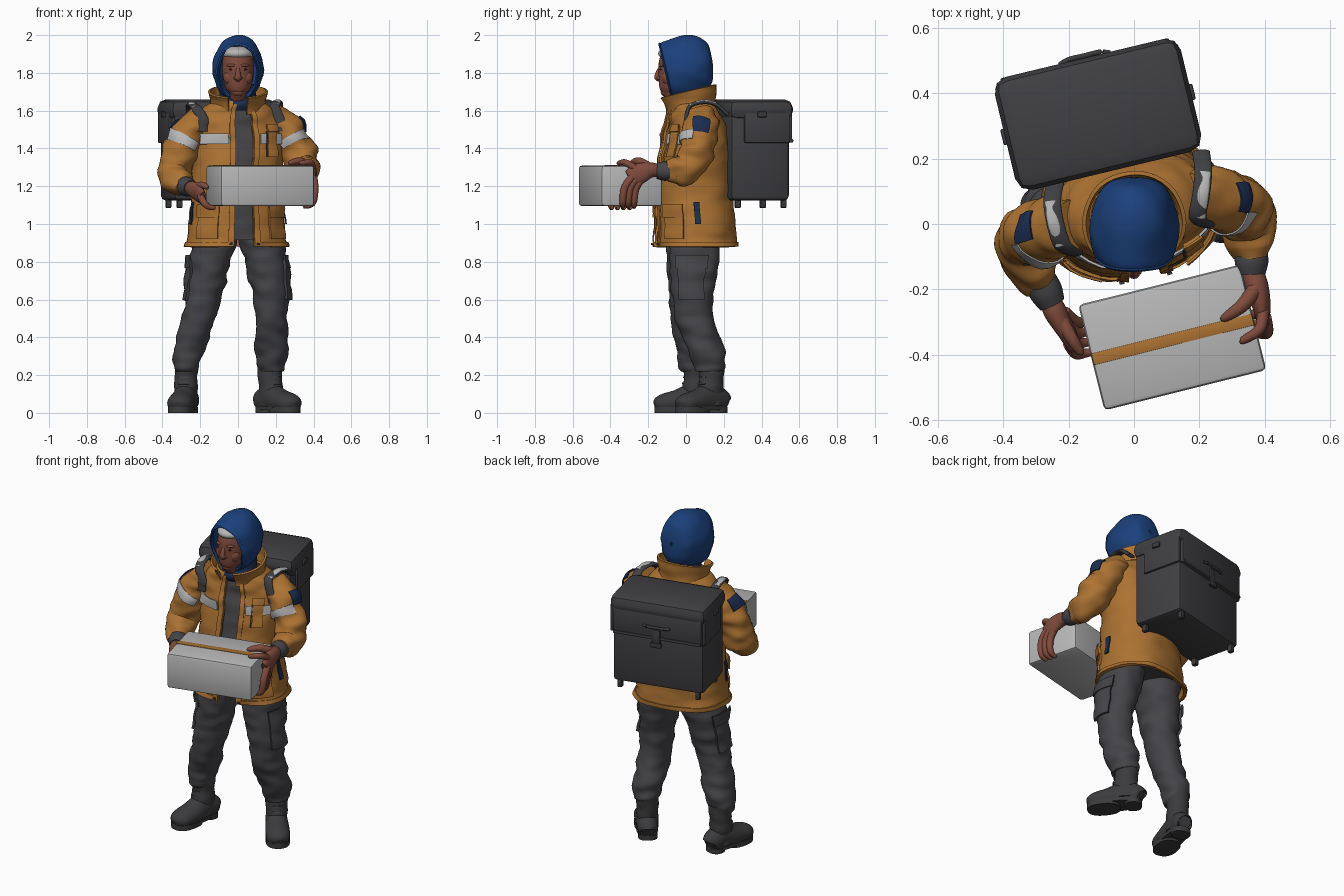
import bpy, bmesh
from math import sin, cos, pi, radians, copysign
from mathutils import Vector, Matrix, noise

if "Cube" in bpy.data.objects:
    bpy.data.objects.remove(bpy.data.objects["Cube"])

def material(name, *rgb):
    m = bpy.data.materials.new(name)
    m.use_nodes = True
    m.diffuse_color = (*rgb, 1)
    node = m.node_tree.nodes["Principled BSDF"]
    node.inputs["Base Color"].default_value = (*rgb, 1)
    node.inputs["Roughness"].default_value = 0.8
    return m

ORANGE = material("jacket orange", .41, .168, .032)
BLUE = material("hood blue", .011, .052, .2)
NAVY = material("patch navy", .012, .027, .085)
GREY = material("trouser grey", .06, .06, .067)
DARK = material("pack charcoal", .051, .051, .056)
BLACK = material("boot black", .044, .044, .047)
SKIN = material("skin brown", .215, .07, .045)
SILVER = material("hair and reflective silver", .47, .47, .47)
WHITE = material("parcel white", .48, .48, .48)
LIP = material("brow and lip", .08, .025, .018)
parts = []
TURN = radians(12)
X = Vector((1, 0, 0))

def finish(name, bm, mat):
    mesh = bpy.data.meshes.new(name)
    bm.to_mesh(mesh)
    bm.free()
    mesh.materials.append(mat)
    ob = bpy.data.objects.new(name, mesh)
    bpy.context.collection.objects.link(ob)
    parts.append(ob)
    return ob

def curve_at(keys, t):
    """Smooth interpolation through (x, y, z, rx, ry) keys."""
    n = len(keys) - 1
    i = max(0, min(int(t), n - 1))
    f = t - i
    a, b, c, d = (keys[max(0, min(j, n))] for j in range(i - 1, i + 3))
    return [.5 * (2*q + (r-p)*f + (2*p-5*q+4*r-s)*f*f + (3*q-p-3*r+s)*f**3)
            for p, q, r, s in zip(a, b, c, d)]

def surface(keys, yaw=None, amp=0, power=1, floor=None):
    """Swept skin: level rings when yaw is given, otherwise rings across the path."""
    def point(t, phi, off=0):
        x, y, z, rx, ry = curve_at(keys, t)
        if yaw is None:
            t0, t1 = max(t - .05, 0), min(t + .05, len(keys) - 1)
            d = Vector(curve_at(keys, t1)[:3]) - Vector(curve_at(keys, t0)[:3])
            d.normalize()
            u = (X - d * X.dot(d)).normalized()
            v = u.cross(d)
        else:
            u, v = Vector((cos(yaw), sin(yaw), 0)), Vector((-sin(yaw), cos(yaw), 0))
        s, c = (copysign(abs(k) ** power, k) for k in (sin(phi), cos(phi)))
        p = Vector((x, y, z)) + u * (rx + off) * s - v * (ry + off) * c
        if amp:
            p += (u * s - v * c) * amp * noise.noise(Vector((p.x*9, p.y*9, p.z*18)))
        if floor is not None:
            p.z = max(p.z, floor)
        return p
    point.end = len(keys) - 1
    return point

def skin(name, f, mat, t0=0, t1=None, p0=0, p1=2*pi, off=0, thick=0, nt=None):
    """Mesh a region of a surface, as a closed tube or as a thick patch."""
    t1 = f.end if t1 is None else t1
    closed = p1 - p0 > 2*pi - .01
    nt = nt or max(3, int((t1 - t0) * 7))
    n = max(4, int((p1 - p0) * 6))
    bm = bmesh.new()
    rows = [[bm.verts.new(f(t0 + (t1-t0)*i/nt, p0 + (p1-p0)*j/n, off))
             for j in range(n if closed else n + 1)] for i in range(nt + 1)]
    for a, b in zip(rows, rows[1:]):
        for j in range(n):
            k = (j + 1) % len(a)
            bm.faces.new((a[j], a[k], b[k], b[j]))
    if closed and not thick:
        bm.faces.new(rows[0])
        bm.faces.new(rows[-1])
    bmesh.ops.recalc_face_normals(bm, faces=bm.faces)
    if thick:
        bmesh.ops.solidify(bm, geom=bm.faces[:], thickness=thick)
    return finish(name, bm, mat)

def tube(name, mat, *keys):
    return skin(name, surface([k if len(k) == 5 else (*k, k[3]) for k in keys]), mat)

def ball(name, mat, loc, size, yaw=0):
    bm = bmesh.new()
    bmesh.ops.create_uvsphere(bm, u_segments=20, v_segments=12, radius=1)
    bm.transform(Matrix.Translation(loc) @ Matrix.Rotation(yaw, 4, 'Z') @ Matrix.Diagonal((*size, 1)))
    return finish(name, bm, mat)

def box(name, mat, frame, loc, size, bevel=.005):
    bm = bmesh.new()
    bmesh.ops.create_cube(bm, size=1)
    bm.transform(Matrix.Diagonal((*size, 1)))
    bmesh.ops.bevel(bm, geom=bm.edges[:], offset=bevel, segments=2, profile=.5, affect='EDGES')
    bm.transform(frame @ Matrix.Translation(loc))
    return finish(name, bm, mat)

# Jacket, open at the front over a dark shirt
torso = surface([(-.01, .05, .88, .275, .21), (-.01, .05, 1, .255, .205), (-.01, .04, 1.2, .235, .195),
                 (0, .05, 1.4, .24, .175), (0, .05, 1.52, .235, .15), (0, .035, 1.6, .195, .125),
                 (0, .025, 1.65, .125, .115)], TURN, .014, .88)
skin("jacket", torso, ORANGE, p0=.16, p1=2*pi - .16, thick=.012)
skin("shirt", torso, GREY, t0=.4, off=-.022)
skin("jacket_hem", torso, ORANGE, 0, .3, .17, 2*pi - .17, .008, .008)
collar = surface([(0, .03, 1.6, .13, .12), (0, .02, 1.655, .135, .13), (0, .008, 1.705, .15, .148)], None, .008)
skin("collar", collar, ORANGE, p0=pi + .35, p1=3*pi - .35, thick=.012)

def panel(s, name, mat, t0, t1, a, b, off=.01, thick=.007):
    """Patch on the jacket, a to b radians from the front on side s."""
    skin(name, torso, mat, t0, t1, *sorted((s * a, s * b)), off, thick)

for s, side in ((1, "left_"), (-1, "right_")):
    panel(s, side + "placket", ORANGE, 0, 5.6, .16, .27)
    panel(s, side + "chest_band", SILVER, 3.15, 3.6, .3, 1.1, .014)
    panel(s, side + "lower_pocket", ORANGE, .45, 1.45, .5, 1.05, .012, .01)
    panel(s, side + "lower_pocket_flap", ORANGE, 1.2, 1.55, .48, 1.07, .02)
    panel(s, side + "side_pocket_opening", NAVY, 1, 1.6, 1.35, 1.48)
    panel(s, side + "hem_snap", DARK, .12, .25, .19, .24, .018)
panel(1, "chest_pocket", ORANGE, 2.75, 4, .47, .74, .02, .01)
panel(1, "chest_pocket_flap", ORANGE, 3.7, 4.1, .45, .76, .028)
panel(1, "chest_pocket_zip", DARK, 2.75, 3.7, .43, .46, .018, .005)

# Sleeves, bands, cuffs and arm patches
arms = {"left": [(.175, .08, 1.57, .08, .08), (.25, .08, 1.505, .088, .095), (.315, .06, 1.39, .092, .095),
                 (.35, 0, 1.3, .082, .085), (.355, -.06, 1.285, .07, .07), (.36, -.1, 1.28, .052, .052)],
        "right": [(-.175, 0, 1.57, .08, .08), (-.24, -.01, 1.5, .088, .095), (-.305, -.03, 1.38, .09, .095),
                  (-.335, -.06, 1.27, .082, .085), (-.305, -.14, 1.22, .07, .07), (-.275, -.19, 1.2, .052, .052)]}
cuffs = {"left": ((.359, -.085, 1.28), (.36, -.155, 1.28)), "right": ((-.285, -.175, 1.203), (-.25, -.245, 1.19))}
for s, side in ((1, "left"), (-1, "right")):
    arm = surface(arms[side], None, .022)
    skin(side + "_sleeve", arm, ORANGE, nt=45)
    skin(side + "_sleeve_band", arm, SILVER, 1.42, 1.82, *sorted((-s * .8, s * 1.1)), .009, .005)
    skin(side + "_arm_patch", arm, NAVY, .98, 1.5, *sorted((s * 1.12, s * 2)), .01, .006)
    a, b = cuffs[side]
    tube(side + "_cuff", GREY, (*a, .05), (*Vector(a).lerp(Vector(b), .5), .051), (*b, .041))

# Hands gripping the parcel
tube("left_palm", SKIN, (.36, -.14, 1.28, .032), (.375, -.19, 1.285, .036, .042),
     (.39, -.25, 1.265, .028, .055), (.395, -.3, 1.24, .018, .045))
tube("left_thumb", SKIN, (.37, -.2, 1.305, .024), (.33, -.25, 1.332, .021), (.28, -.285, 1.325, .014), (.265, -.29, 1.32, .004))
tube("left_index", SKIN, (.395, -.26, 1.29, .018), (.385, -.32, 1.325, .017), (.335, -.355, 1.322, .012), (.325, -.36, 1.32, .004))
for i in range(3):
    y = -.325 + i * .03
    x = .4 - i * .008
    tube(f"left_finger_{i}", SKIN, (x, y + .04, 1.25, .02), (x + .006, y, 1.19, .02),
         (x - .002, y - .01, 1.115, .017), (x - .04, y - .01, 1.09, .011))
tube("right_palm", SKIN, (-.255, -.235, 1.19, .032), (-.24, -.27, 1.185, .035, .042),
     (-.205, -.33, 1.16, .027, .05), (-.185, -.37, 1.135, .02, .04))
tube("right_thumb", SKIN, (-.225, -.29, 1.195, .022), (-.19, -.35, 1.205, .019), (-.165, -.39, 1.195, .013), (-.16, -.4, 1.192, .004))
for i in range(4):
    y = -.395 + i * .032
    tube(f"right_finger_{i}", SKIN, (-.2 - i*.004, y + .03, 1.15, .018), (-.178, y, 1.11, .018),
         (-.15, y, 1.088, .014), (-.12, y + .005, 1.086, .01))

# Head and face
head = surface([(0, -.02, 1.62, .05, .055), (0, -.07, 1.685, .042, .052), (0, -.06, 1.72, .066, .08),
                (0, -.05, 1.78, .082, .095), (0, -.045, 1.85, .083, .1), (0, -.04, 1.91, .072, .085),
                (0, -.035, 1.94, .04, .05)], 0)
skin("head", head, SKIN)
ball("hair", SILVER, (0, -.048, 1.902), (.083, .1, .04))
tube("nose", SKIN, (0, -.135, 1.83, .01), (0, -.15, 1.795, .013), (0, -.152, 1.775, .018, .015), (0, -.138, 1.762, .012))
ball("mouth", LIP, (0, -.133, 1.733), (.025, .007, .004))
ball("lower_lip", SKIN, (0, -.128, 1.722), (.024, .012, .008))
ball("chin", SKIN, (0, -.11, 1.698), (.03, .024, .022))
for s, side in ((1, "left"), (-1, "right")):
    ball(side + "_cheek", SKIN, (s * .042, -.097, 1.775), (.036, .032, .04))
    ball(side + "_eye", LIP, (s * .033, -.133, 1.818), (.014, .007, .005))
    ball(side + "_brow", SKIN, (s * .035, -.129, 1.84), (.028, .014, .009), s * .4)
    ball(side + "_nostril", SKIN, (s * .014, -.144, 1.772), (.01, .012, .009))

# Hood and neck scarf
hood = surface([(0, -.112, 1.803, .102, .145), (0, -.09, 1.808, .122, .16), (0, -.03, 1.82, .135, .168),
                (0, .04, 1.836, .128, .168), (0, .1, 1.843, .103, .14), (0, .132, 1.846, .065, .09),
                (0, .142, 1.847, .008, .01)], None, .008)
skin("hood", hood, BLUE, thick=.01)
skin("hood_hem", hood, BLUE, 0, .5, 0, 2*pi, .007, .006)
skin("hood_neck", surface([(0, .01, 1.6, .1, .1), (.01, .005, 1.635, .1, .108), (0, .01, 1.665, .095, .1),
                           (0, .03, 1.74, .09, .085)], TURN, .012), NAVY)

# Trousers with cargo pockets and laced boots
legs = {"left": [(.115, .05, .98, .12, .15), (.135, .045, .85, .115, .135), (.165, .035, .68, .1, .115),
                 (.175, .045, .5, .085, .1), (.172, .1, .35, .088, .1), (.18, .125, .25, .075, .085), (.18, .12, .22, .06, .065)],
        "right": [(-.115, .04, .98, .12, .15), (-.14, .035, .85, .115, .135), (-.17, .02, .68, .1, .11),
                  (-.21, .01, .5, .09, .098), (-.255, .035, .35, .085, .088), (-.275, .04, .25, .07, .075), (-.275, .04, .22, .056, .06)]}
feet = {"left": (.178, .125, radians(38)), "right": (-.277, .04, radians(-12))}
for s, side in ((1, "left"), (-1, "right")):
    leg = surface(legs[side], 0, .017, .92)
    skin(side + "_trouser_leg", leg, GREY, nt=50)
    lo, hi = sorted((s * .95, s * 2.05))
    skin(side + "_cargo_pocket", leg, GREY, 1.25, 2.45, lo, hi, .014, .014)
    skin(side + "_cargo_flap", leg, GREY, 1.1, 1.5, lo - .04, hi + .04, .02, .008)
    x, y, a = feet[side]
    def along(d, z, rx, rz):
        return (x + sin(a) * d, y - cos(a) * d, z, rx, rz)
    shaft = surface([along(-.01, .04, .06, .065), along(-.01, .12, .06, .068), along(-.015, .2, .062, .066),
                     along(-.015, .28, .066, .068)], a, .006)
    skin(side + "_boot_shaft", shaft, BLACK)
    foot = surface([along(-.1, .06, .035, .035), along(-.085, .065, .055, .06), along(0, .075, .062, .08),
                    along(.09, .06, .068, .062), along(.16, .05, .066, .052), along(.195, .045, .047, .038),
                    along(.21, .04, .015, .015)], floor=.018)
    skin(side + "_boot_foot", foot, BLACK)
    for part, near, far, wide in (("heel", -.1, -.005, .054), ("sole", .02, .21, .068)):
        m, h = (near + far) / 2, (far - near) / 2
        skin(f"{side}_{part}", surface([along(m, 0, wide, h), along(m, .03, wide, h)], a, power=.85), BLACK)
    skin(side + "_sole_rim", surface([along(.055, .014, .062, .155), along(.055, .034, .062, .155)], a, power=.85), BLACK)
    for i in range(5):
        t = 1 + i * .4
        skin(f"{side}_lace_{i}", shaft, GREY, t, t + .1, -.45, .45, .006, .005)
    ball(side + "_lace_knot", GREY, along(.06, .25, 0, 0)[:3], (.025, .014, .014), a)

# Backpack with lid, flap, buckle and feet
pack = Matrix.Translation((-.11, .335, 0)) @ Matrix.Rotation(radians(13.5), 4, 'Z')
box("pack_body", DARK, pack, (0, -.005, 1.365), (.55, .32, .48), .025)
box("pack_lid", DARK, pack, (0, 0, 1.605), (.585, .355, .11), .045)
box("pack_flap", DARK, pack, (0, .155, 1.515), (.54, .035, .17), .014)
box("pack_flap_hem", DARK, pack, (0, .166, 1.44), (.53, .022, .018))
box("pack_buckle_strap", BLACK, pack, (0, .175, 1.44), (.045, .014, .11))
box("pack_buckle", BLACK, pack, (0, .18, 1.4), (.065, .016, .03))
tube("pack_handle", BLACK, *[(*(pack @ Vector((k * .08, .174 + (.01 if abs(k) < 1 else 0), 1.51))), .008)
                             for k in (-1, -.6, 0, .6, 1)])
for s, side in ((1, "left"), (-1, "right")):
    box(f"pack_{side}_flap", DARK, pack, (s * .278, .03, 1.515), (.02, .25, .17), .008)
    box(f"pack_{side}_clip", BLACK, pack, (s * .294, 0, 1.58), (.016, .05, .03))
    for y in (-.12, .13):
        box(f"pack_{side}_foot", BLACK, pack, (s * .235, y, 1.115), (.028, .03, .06))

# Shoulder straps with a narrow reflective strip on top
tops = {"left": [(.195, .02, 1.622), (.205, .09, 1.645), (.212, .16, 1.632), (.205, .22, 1.58)],
        "right": [(-.218, -.065, 1.61), (-.24, 0, 1.632), (-.25, .07, 1.622), (-.24, .13, 1.57)]}
for s, side in ((1, "left"), (-1, "right")):
    over = [Vector(p) for p in tops[side]]
    chest = [torso(t, s, .014) for t in (3.7, 4, 4.35)]
    tube(side + "_shoulder_strap", DARK, *[(*p, .027, .011) for p in chest + over])
    tube(side + "_strap_strip", SILVER, *[(p.x + s * .005, p.y, p.z + .007, .018, .007) for p in over[:3]])

# Parcel with tape across the top
parcel = Matrix.Translation((.117, -.347, 0)) @ Matrix.Rotation(radians(14), 4, 'Z')
box("parcel", WHITE, parcel, (0, 0, 1.202), (.51, .332, .214), .014)
box("parcel_tape", ORANGE, parcel, (0, -.006, 1.309), (.505, .036, .006), .001)

# Smooth shading with sharp edges kept
for ob in bpy.context.selected_objects:
    ob.select_set(False)
for ob in parts:
    ob.select_set(True)
bpy.context.view_layer.objects.active = parts[0]
bpy.ops.object.shade_smooth_by_angle(angle=radians(42))
